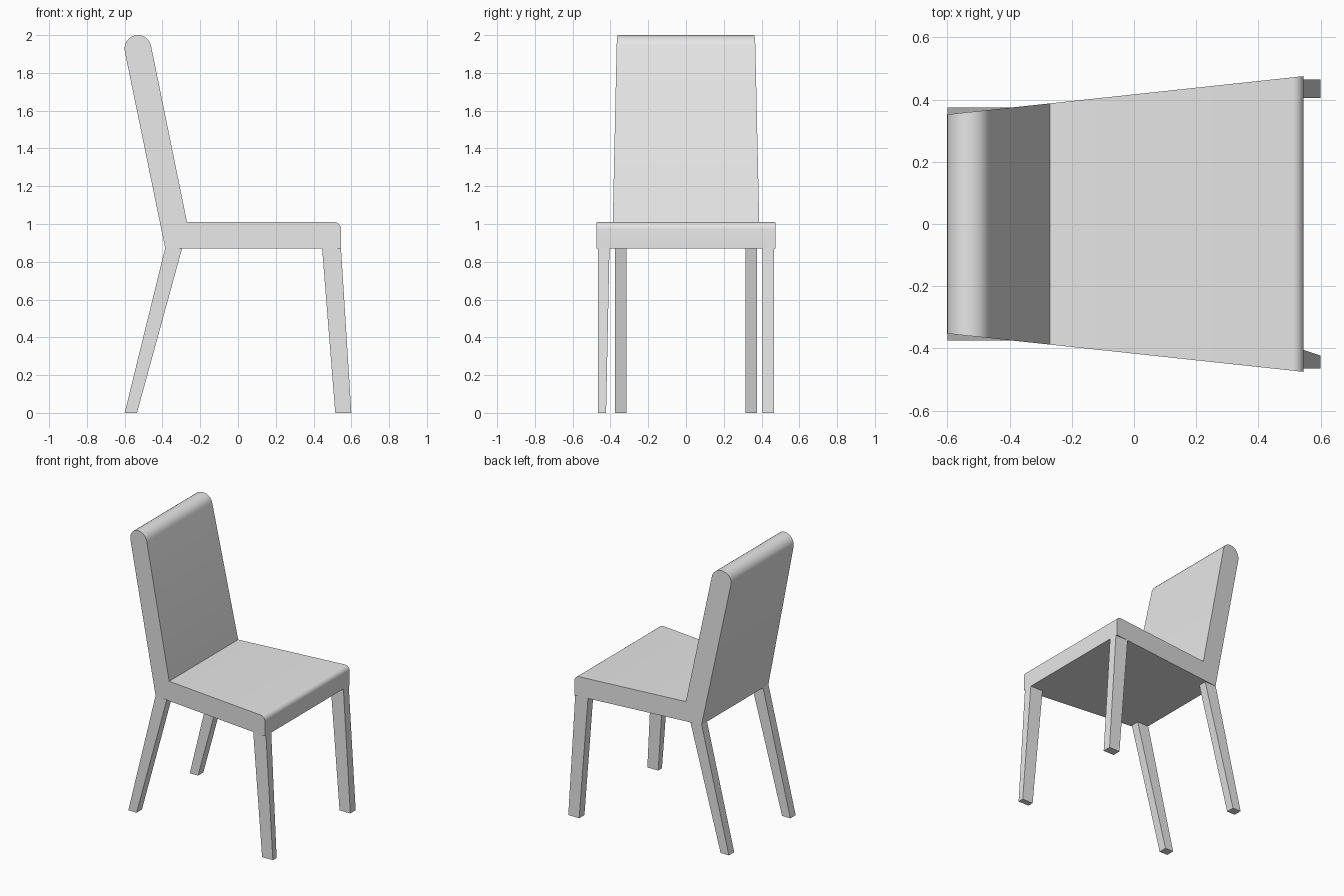
import bpy
import bmesh
from math import sin, cos, radians
from mathutils import Vector

cube = bpy.data.objects.get("Cube")
if cube:
    bpy.data.objects.remove(cube, do_unlink=True)

GREY = (0.8, 0.8, 0.8, 1.0)
mat = bpy.data.materials.new("light grey")
mat.use_nodes = True
mat.diffuse_color = GREY
mat.node_tree.nodes["Principled BSDF"].inputs["Base Color"].default_value = GREY


def loft(name, ring_a, ring_b):
    """Closed solid between two matching rings of points."""
    bm = bmesh.new()
    a = [bm.verts.new(p) for p in ring_a]
    b = [bm.verts.new(p) for p in ring_b]
    bm.faces.new(a)
    bm.faces.new(b[::-1])
    for i in range(len(a)):
        j = (i + 1) % len(a)
        bm.faces.new((a[i], b[i], b[j], a[j]))
    bmesh.ops.recalc_face_normals(bm, faces=bm.faces)
    mesh = bpy.data.meshes.new(name)
    bm.to_mesh(mesh)
    bm.free()
    mesh.materials.append(mat)
    obj = bpy.data.objects.new(name, mesh)
    bpy.context.collection.objects.link(obj)
    return obj


def arc(cx, cz, r, start, end, steps):
    angles = [radians(start + (end - start) * i / steps) for i in range(steps + 1)]
    return [(cx + r * cos(t), cz + r * sin(t)) for t in angles]


def half_width(x):
    return 0.4165 + 0.1074 * x


# Seat and backrest: one side profile, widening towards the front
profile = [(-0.385, 0.87), (0.545, 0.87)]
profile += arc(0.51, 0.975, 0.035, 0, 90, 6)
profile += [(-0.27, 1.01)]
profile += arc(-0.53, 1.929, 0.071, 11, 191, 14)
seat = loft("seat_and_backrest",
            [(x, -half_width(x), z) for x, z in profile],
            [(x, half_width(x), z) for x, z in profile])
bpy.ops.object.select_all(action='DESELECT')
seat.select_set(True)
bpy.context.view_layer.objects.active = seat
bpy.ops.object.shade_smooth_by_angle(angle=radians(30))


# Legs: leaning, tapered bars given as (x0, x1, y0, y1) at foot and top
def leg(name, foot, top):
    def ring(s, z):
        x0, x1, y0, y1 = s
        return [Vector(p) for p in ((x0, y0, z), (x1, y0, z), (x1, y1, z), (x0, y1, z))]
    return loft(name, ring(foot, 0), ring(top, 0.875))


for side, s in (("left", 1), ("right", -1)):
    leg("back_leg_" + side,
        (-0.6, -0.535, s * 0.315, s * 0.375),
        (-0.385, -0.295, s * 0.315, s * 0.375))
    # The right front leg narrows on its inner face
    foot_inner = 0.405 if s > 0 else 0.423
    leg("front_leg_" + side,
        (0.515, 0.6, s * foot_inner, s * 0.465),
        (0.445, 0.545, s * 0.405, s * 0.465))
